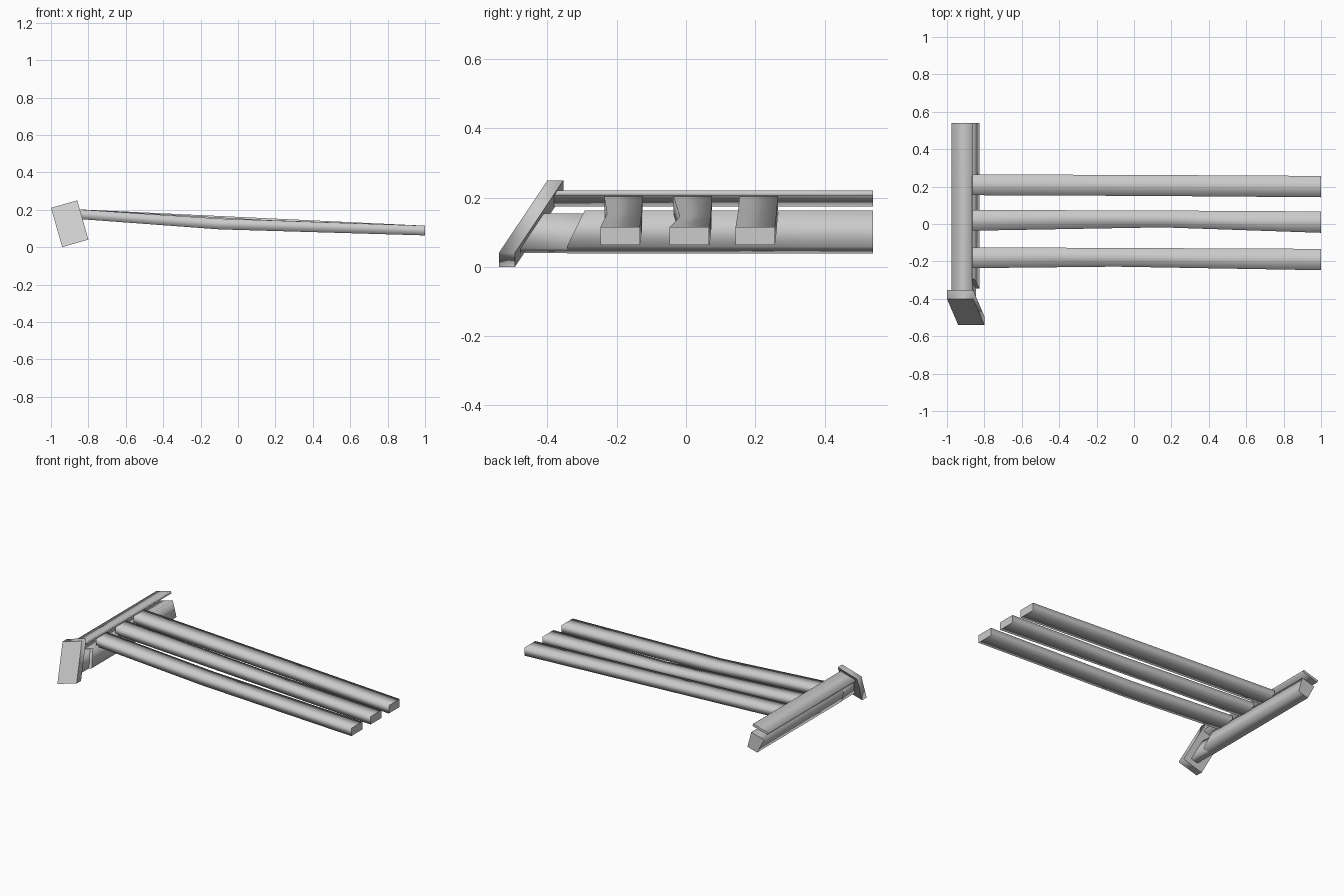
import bpy, bmesh, math

if "Cube" in bpy.data.objects:
    bpy.data.objects.remove(bpy.data.objects["Cube"])

TILT = math.radians(16)
CU, SU = math.cos(TILT), math.sin(TILT)


def head(u, v):
    """Tilted head frame: u across, v down from the upper left corner."""
    return -1 + u * CU + v * SU, 0.21 + u * SU - v * CU


def loft(name, rings, smooth=True):
    """Skin a list of equal-length rings; sides smooth, end caps flat."""
    bm = bmesh.new()
    vs = [[bm.verts.new(p) for p in ring] for ring in rings]
    n = len(rings[0])
    for a, b in zip(vs, vs[1:]):
        for i in range(n):
            j = (i + 1) % n
            bm.faces.new((a[i], a[j], b[j], b[i])).smooth = smooth
    bm.faces.new(vs[0][::-1])
    bm.faces.new(vs[-1])
    bmesh.ops.recalc_face_normals(bm, faces=bm.faces)
    me = bpy.data.meshes.new(name)
    bm.to_mesh(me)
    bm.free()
    ob = bpy.data.objects.new(name, me)
    bpy.context.collection.objects.link(ob)
    return ob


def bar(name, profile, front, back):
    """Bar along y with a head-frame profile; front(v), back(v) give its ends."""
    rings = []
    for end in (front, back):
        ring = []
        for u, v in profile:
            x, z = head(u, v)
            ring.append((x, end(v), z))
        rings.append(ring)
    return loft(name, rings)


def rect(u0, u1, v0, v1):
    return [(u0, v0), (u1, v0), (u1, v1), (u0, v1)]


def plate_y(v):
    return -0.378 - 0.642 * v


def cut_y(v):
    return -0.252 - 0.476 * v


def rear(v):
    return 0.54


# slanted end plate
bar("end_plate", rect(0, 0.146, 0, 0.218),
    lambda v: plate_y(v) - 0.022, lambda v: plate_y(v) + 0.024)

# thin upper rail and deep lower rail
bar("upper_rail", rect(0.018, 0.13, 0.026, 0.042), plate_y, rear)
bar("lower_rail", [(0.03, 0.086), (0.127, 0.086), (0.125, 0.193), (0.052, 0.193)],
    cut_y, rear)

# recessed neck joining lower rail and plate
bar("neck", [(0.04, 0.088), (0.105, 0.088), (0.105, 0.193), (0.055, 0.193)],
    plate_y, lambda v: cut_y(v) + 0.02)

# three long slats: stations of (x, y0, y1, z0, z1)
slats = [(-0.24, -0.1, 0.02, 0.012), (-0.04, 0.15, 0.014, 0.022), (0.15, 0.1, 0, 0)]
for k, (y, xm, sag, pinch) in enumerate(slats):
    t = (xm + 0.87) / 1.87
    zb = 0.152 + (0.063 - 0.152) * t
    zt = 0.203 + (0.115 - 0.203) * t
    stations = [(-0.87, y + 0.004, y + 0.115, 0.152, 0.203),
                (xm, y + pinch, y + 0.112, zb - sag, zt - sag * 0.7),
                (1.0, y - 0.007, y + 0.107, 0.063, 0.115)]
    loft(f"slat_{k + 1}", [[(x, a, c), (x, b, c), (x, b, d), (x, a, d)]
                           for x, a, b, c, d in stations])
